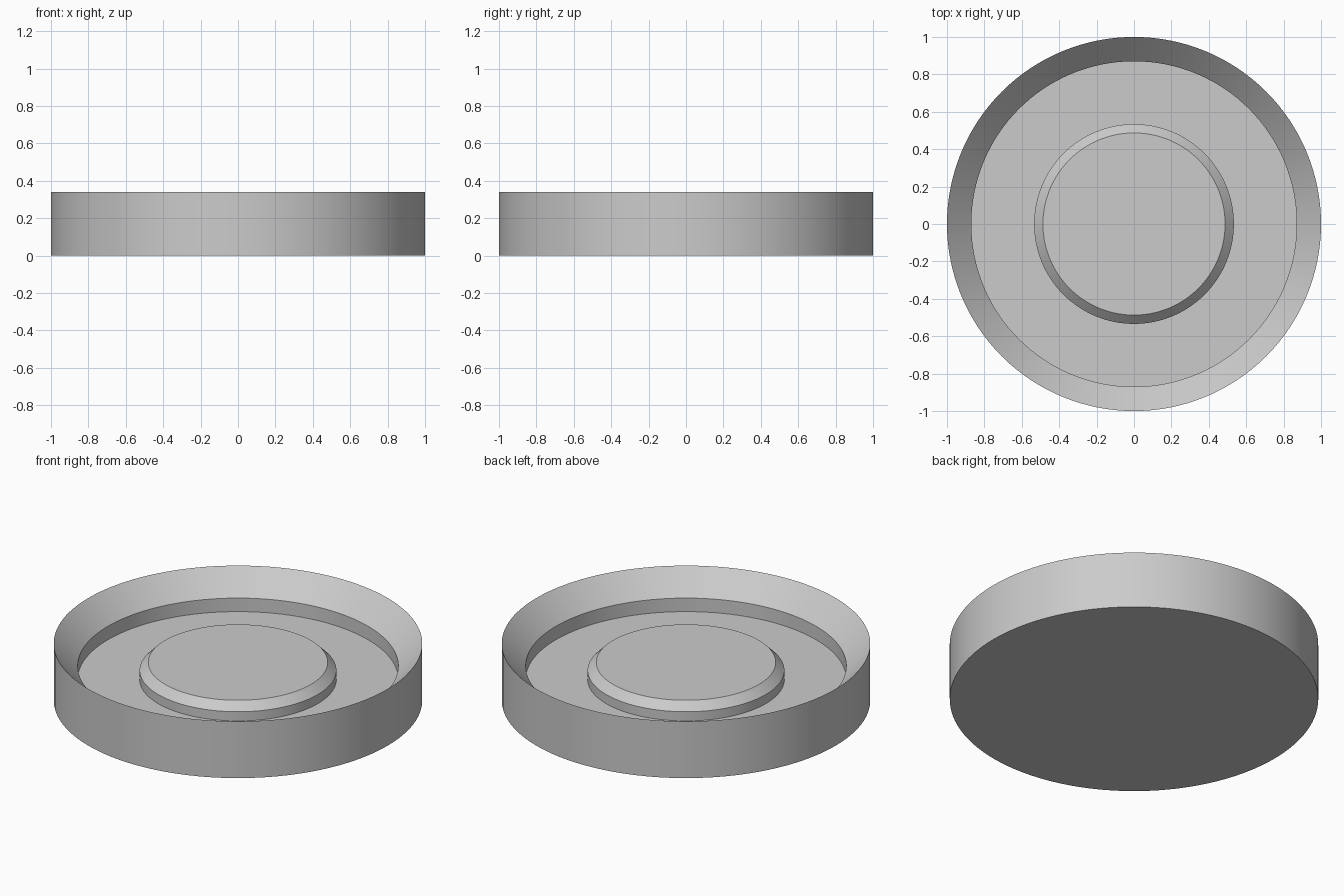
import bpy, bmesh, math
from mathutils import Vector

SEGMENTS = 128

cube = bpy.data.objects.get("Cube")
if cube:
    bpy.data.objects.remove(cube, do_unlink=True)

grey = bpy.data.materials.new("light_grey")
grey.use_nodes = True
colour = (0.6, 0.6, 0.6, 1)
grey.diffuse_color = colour
grey.node_tree.nodes["Principled BSDF"].inputs["Base Color"].default_value = colour


def lathe(name, profile):
    """Turn a (radius, height) profile around the z axis."""
    bm = bmesh.new()
    verts = [bm.verts.new((r, 0, z)) for r, z in profile]
    edges = [bm.edges.new(pair) for pair in zip(verts, verts[1:])]
    bmesh.ops.spin(bm, geom=verts + edges, cent=Vector(), axis=Vector((0, 0, 1)),
                   angle=math.tau, steps=SEGMENTS)
    bmesh.ops.remove_doubles(bm, verts=bm.verts, dist=0.0001)
    bmesh.ops.recalc_face_normals(bm, faces=bm.faces)
    mesh = bpy.data.meshes.new(name)
    bm.to_mesh(mesh)
    bm.free()
    mesh.materials.append(grey)
    obj = bpy.data.objects.new(name, mesh)
    bpy.context.collection.objects.link(obj)
    bpy.ops.object.select_all(action='DESELECT')
    obj.select_set(True)
    bpy.context.view_layer.objects.active = obj
    bpy.ops.object.shade_smooth_by_angle(angle=math.radians(25))
    return obj


# Round tray: flat base, straight wall, sloped inner rim, short step, flat floor
lathe("round_tray", [(0, 0), (1, 0), (1, 0.34), (0.87, 0.206), (0.87, 0.125), (0, 0.125)])

# Raised centre disc with a chamfered edge, sunk slightly into the floor
lathe("centre_disc", [(0, 0.11), (0.534, 0.11), (0.534, 0.18), (0.487, 0.227), (0, 0.227)])
